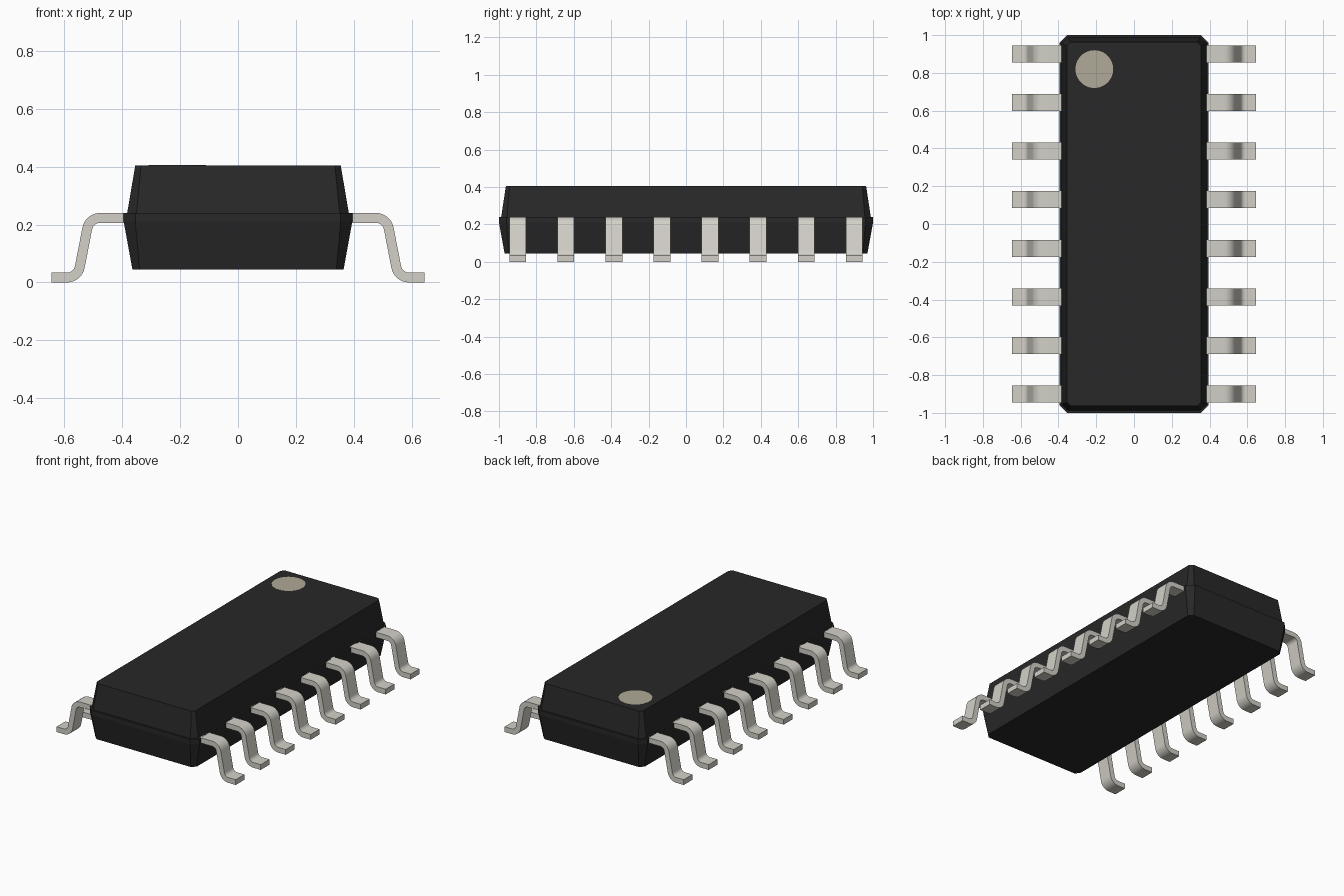
import bpy, bmesh, math
from mathutils import Vector

cube = bpy.data.objects.get("Cube")
if cube:
    bpy.data.objects.remove(cube, do_unlink=True)


def material(name, rgb):
    m = bpy.data.materials.new(name)
    m.use_nodes = True
    m.diffuse_color = (*rgb, 1)
    m.node_tree.nodes["Principled BSDF"].inputs["Base Color"].default_value = (*rgb, 1)
    return m


BLACK = material("black_plastic", (0.021, 0.021, 0.021))
METAL = material("tinned_metal", (0.645, 0.63, 0.571))
TAN = material("marker_tan", (0.435, 0.398, 0.316))


def mesh_from(bm, name, mat):
    bmesh.ops.recalc_face_normals(bm, faces=bm.faces)
    me = bpy.data.meshes.new(name)
    bm.to_mesh(me)
    bm.free()
    me.materials.append(mat)
    return me


def add_object(name, me, location=(0, 0, 0), turn=0):
    ob = bpy.data.objects.new(name, me)
    ob.location = location
    ob.rotation_euler.z = turn
    bpy.context.collection.objects.link(ob)
    return ob


# Package body: stacked rectangles with cut corners
def cut_rectangle(hx, hy, c):
    quarter = [(hx, hy - c), (hx - c, hy)]
    half = quarter + [(-x, y) for x, y in reversed(quarter)]
    return half + [(-x, -y) for x, y in half]


LEVELS = [  # half width, half length, corner cut, height
    (0.365, 0.97, 0.025, 0.045),
    (0.395, 1.0, 0.04, 0.21),
    (0.395, 1.0, 0.04, 0.24),
    (0.383, 0.988, 0.032, 0.24),
    (0.355, 0.963, 0.02, 0.405),
]
bm = bmesh.new()
rings = [[bm.verts.new((x, y, z)) for x, y in cut_rectangle(hx, hy, c)]
         for hx, hy, c, z in LEVELS]
for low, high in zip(rings, rings[1:]):
    for i in range(8):
        j = (i + 1) % 8
        bm.faces.new((low[i], low[j], high[j], high[i]))
bm.faces.new(rings[0])
bm.faces.new(rings[-1])
add_object("package_body", mesh_from(bm, "package_body", BLACK))

# Pin one marker: thin disc set almost flush in the top face
bm = bmesh.new()
bmesh.ops.create_cone(bm, cap_ends=True, segments=48, radius1=0.1, radius2=0.1, depth=0.004)
add_object("pin_one_marker", mesh_from(bm, "pin_one_marker", TAN), (-0.21, 0.82, 0.404))


# Gull-wing lead: filleted centre line, thickened and extruded
def fillet(before, corner, after, radius, steps=8):
    a, b = (before - corner).normalized(), (after - corner).normalized()
    half = a.angle(b) / 2
    reach = radius / math.tan(half)
    centre = corner + (a + b).normalized() * (radius / math.sin(half))
    start = (corner + a * reach - centre).normalized()
    end = (corner + b * reach - centre).normalized()
    return [centre + start.slerp(end, i / steps) * radius for i in range(steps + 1)]


THICK, WIDTH = 0.034, 0.09
ends = [Vector(p) for p in ((0.36, 0.223), (0.514, 0.223), (0.554, 0.017), (0.645, 0.017))]
path = [ends[0], *fillet(*ends[:3], 0.045), *fillet(*ends[1:], 0.045), ends[3]]

bm = bmesh.new()
sections = []
for i, p in enumerate(path):
    if i in (0, 1, len(path) - 2, len(path) - 1):
        d = Vector((1, 0))
    else:
        d = (path[i + 1] - path[i - 1]).normalized()
    n = Vector((-d.y, d.x)) * THICK / 2
    corners = [(p + n, -1), (p + n, 1), (p - n, 1), (p - n, -1)]
    sections.append([bm.verts.new((q.x, s * WIDTH / 2, q.y)) for q, s in corners])
for a, b in zip(sections, sections[1:]):
    for i in range(4):
        j = (i + 1) % 4
        bm.faces.new((a[i], a[j], b[j], b[i]))
bm.faces.new(sections[0])
bm.faces.new(sections[-1])
lead = mesh_from(bm, "lead", METAL)

# Eight leads along each side, sharing one mesh
PITCH = 0.257
for side, turn in (("left", 0), ("right", math.pi)):
    for i in range(8):
        add_object(f"{side}_lead_{i + 1}", lead, (0, (i - 3.5) * PITCH, 0), turn)

# Smooth the bends while keeping the edges sharp
bpy.ops.object.select_all(action="DESELECT")
first = bpy.data.objects["left_lead_1"]
first.select_set(True)
bpy.context.view_layer.objects.active = first
bpy.ops.object.shade_smooth_by_angle(angle=math.radians(30))
